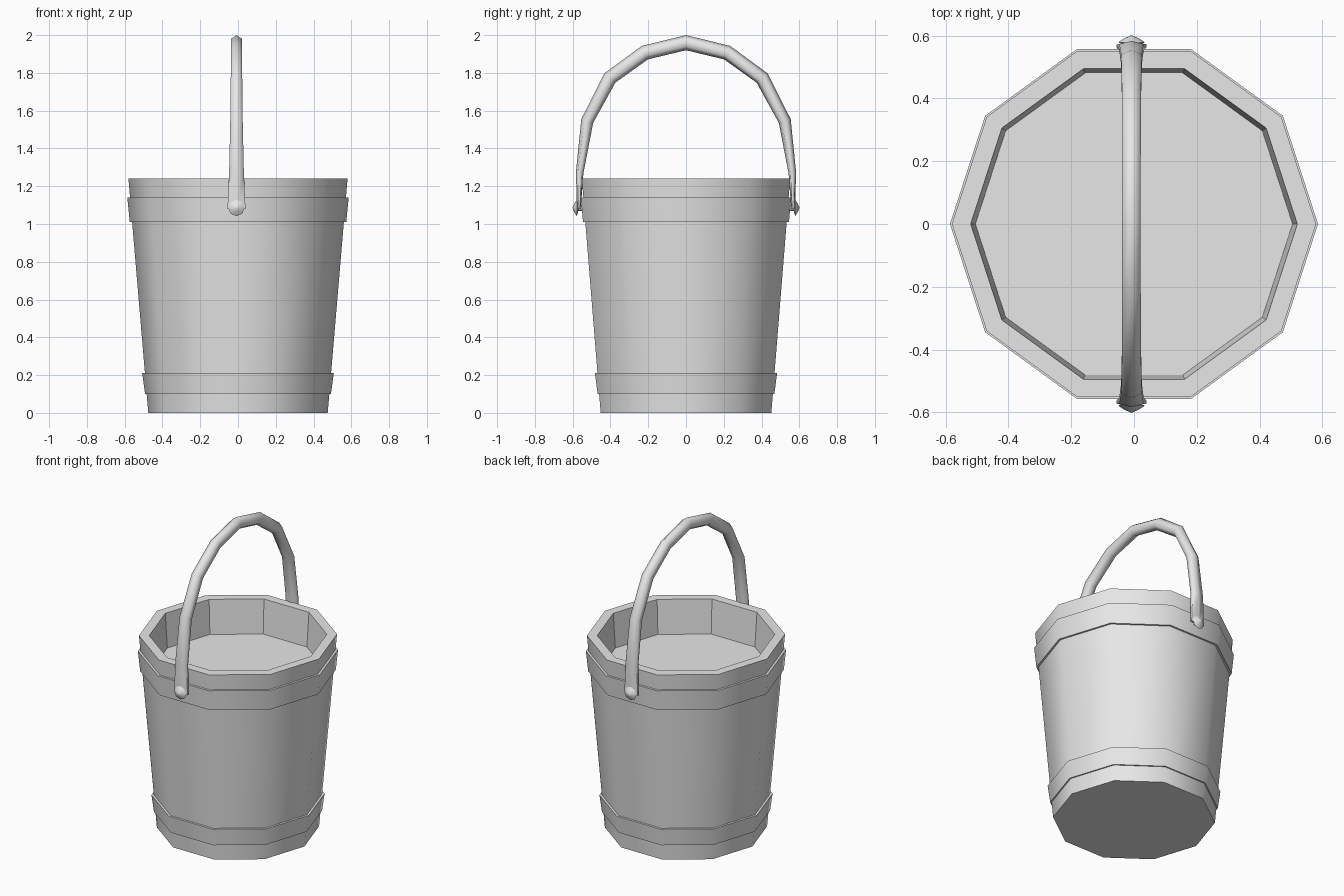
import bpy, bmesh, math
from mathutils import Vector

cube = bpy.data.objects.get("Cube")
if cube:
    bpy.data.objects.remove(cube)

grey = bpy.data.materials.new("plain grey")
grey.use_nodes = True
grey.diffuse_color = (0.8, 0.8, 0.8, 1)
for node in grey.node_tree.nodes:
    if node.type == 'BSDF_PRINCIPLED':
        node.inputs["Base Color"].default_value = (0.8, 0.8, 0.8, 1)


def finish(name, bm, sharp_angle, flat_inside=False):
    """Shade the faces, mark the sharp edges and link the object."""
    bmesh.ops.recalc_face_normals(bm, faces=bm.faces)
    for face in bm.faces:
        c, n = face.calc_center_median(), face.normal
        inward = c.x * n.x + c.y * n.y < -0.1
        face.smooth = not (flat_inside and inward)
    for edge in bm.edges:
        edge.smooth = edge.calc_face_angle(0) < math.radians(sharp_angle)
    mesh = bpy.data.meshes.new(name)
    bm.to_mesh(mesh)
    bm.free()
    mesh.materials.append(grey)
    obj = bpy.data.objects.new(name, mesh)
    bpy.context.collection.objects.link(obj)
    return obj


def skin(rings, closed=False):
    """Join rings of points with quads; cap both ends unless closed."""
    bm = bmesh.new()
    rows = [[bm.verts.new(p) for p in ring] for ring in rings]
    pairs = list(zip(rows, rows[1:]))
    if closed:
        pairs.append((rows[-1], rows[0]))
    for a, b in pairs:
        for i in range(len(a)):
            j = (i + 1) % len(a)
            bm.faces.new((a[i], a[j], b[j], b[i]))
    if not closed:
        bm.faces.new(rows[0])
        bm.faces.new(rows[-1])
    return bm


def lathe(profile, sides, closed=False):
    """Turn a (radius, height) profile around z."""
    step = math.tau / sides
    return skin([[(r * math.cos(i * step), r * math.sin(i * step), z)
                  for i in range(sides)] for r, z in profile], closed)


# Bucket: tapered ten-sided wall, rim and raised inner floor
body = [(0.475, 0), (0.58, 1.24), (0.52, 1.24), (0.505, 1.02)]
finish("bucket_body", lathe(body, 10), 40, flat_inside=True)

# Hoops around the wall
for name, low, high, r_low, r_high in (("lower_hoop", 0.10, 0.21, 0.492, 0.507),
                                       ("upper_hoop", 1.01, 1.14, 0.573, 0.586)):
    hoop = [(r_low, low), (r_high, high), (r_high - 0.03, high), (r_low - 0.03, low)]
    finish(name, lathe(hoop, 10, closed=True), 40)

# Handle: hexagonal bar, flattened where it meets the pins
OFFSET = -0.008
half = [(0.567, 1.08, 0.010, 0.055), (0.563, 1.27, 0.020, 0.045),
        (0.523, 1.545, 0.033, 0.038), (0.403, 1.773, 0.038, 0.035),
        (0.218, 1.907, 0.039, 0.034)]
path = ([(-y, z, a, b) for y, z, a, b in half] + [(0, 1.96, 0.04, 0.034)]
        + half[::-1])
rings = []
for k, (y, z, thick, wide) in enumerate(path):
    before, after = path[max(k - 1, 0)], path[min(k + 1, len(path) - 1)]
    t = Vector((after[0] - before[0], after[1] - before[1])).normalized()
    ring = []
    for i in range(6):
        angle = i * math.tau / 6
        out = thick * math.cos(angle)
        ring.append((OFFSET + wide * math.sin(angle), y - t.y * out, z + t.x * out))
    rings.append(ring)
finish("handle", skin(rings), 75)

# Pins: short shaft with a shallow pointed head on each side
pin = [(0.015, 0.53), (0.015, 0.57), (0.043, 0.578), (0.022, 0.592), (0.003, 0.6)]
for name, turn in (("front_pin", 1), ("back_pin", -1)):
    obj = finish(name, lathe(pin, 8), 60)
    obj.rotation_euler.x = turn * math.pi / 2
    obj.location = (OFFSET, 0, 1.085)
